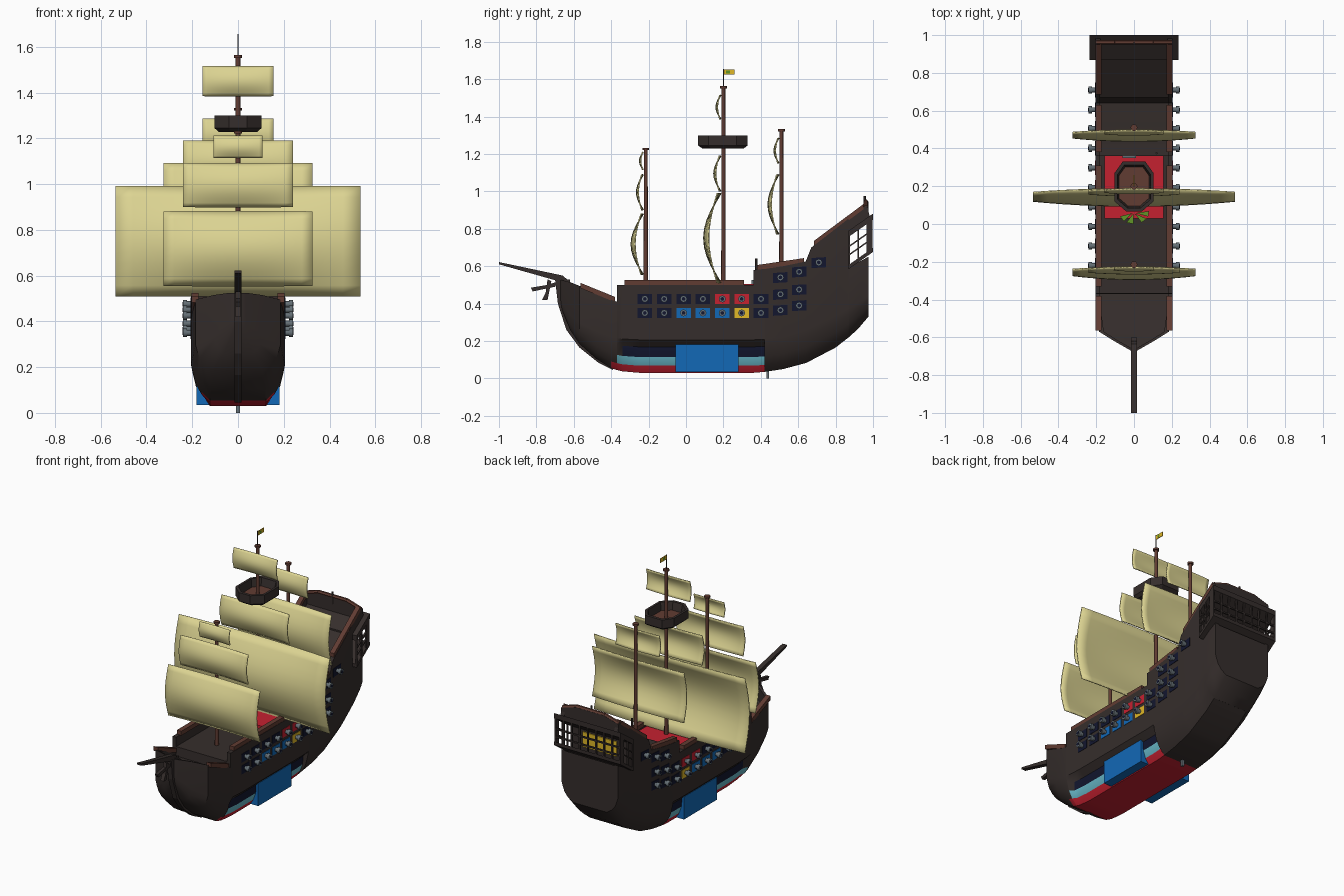
import bpy, bmesh, math
from mathutils import Vector

if "Cube" in bpy.data.objects:
    bpy.data.objects.remove(bpy.data.objects["Cube"])

def mat(name, r, g, b):
    m = bpy.data.materials.new(name)
    m.diffuse_color = (r, g, b, 1)
    m.use_nodes = True
    m.node_tree.nodes["Principled BSDF"].inputs["Base Color"].default_value = m.diffuse_color
    return m

DARK = mat("dark_wood", .036, .027, .025)
WOOD = mat("red_wood", .12, .045, .032)
TAN = mat("sail_tan", .72, .66, .29)
RED = mat("red", .56, .015, .03)
BLUE = mat("blue", .006, .14, .47)
CYAN = mat("light_blue", .14, .48, .58)
NAVY = mat("navy", .006, .008, .028)
GREY = mat("iron_grey", .13, .16, .18)
GOLD = mat("gold", .75, .48, .02)
GREEN = mat("green", .12, .3, .02)

def finish(bm, name, mats, smooth=None):
    bmesh.ops.recalc_face_normals(bm, faces=bm.faces)
    me = bpy.data.meshes.new(name)
    bm.to_mesh(me)
    bm.free()
    ob = bpy.data.objects.new(name, me)
    bpy.context.collection.objects.link(ob)
    for m in mats:
        me.materials.append(m)
    if smooth:
        bpy.ops.object.select_all(action='DESELECT')
        ob.select_set(True)
        bpy.context.view_layer.objects.active = ob
        bpy.ops.object.shade_smooth_by_angle(angle=math.radians(smooth))
    return ob

def loft(bm, rings):
    """Skin closed rings of equal length, cap both ends; returns (face, ring, segment)."""
    vs = [[bm.verts.new(p) for p in r] for r in rings]
    n, out = len(rings[0]), []
    for i in range(len(vs) - 1):
        for j in range(n):
            k = (j + 1) % n
            out.append((bm.faces.new((vs[i][j], vs[i][k], vs[i + 1][k], vs[i + 1][j])), i, j))
    bm.faces.new(vs[0])
    bm.faces.new(vs[-1])
    return out

def prism(name, pts, x0, x1, m, both=False):
    """Side (y, z) outline extruded along x, optionally mirrored."""
    bm = bmesh.new()
    for s in ((1, -1) if both else (1,)):
        loft(bm, [[(s * x, y, z) for y, z in pts] for x in (x0, x1)])
    return finish(bm, name, [m])

def box(name, x0, x1, y0, y1, z0, z1, m, both=False):
    return prism(name, [(y0, z0), (y1, z0), (y1, z1), (y0, z1)], x0, x1, m, both)

def rod(name, p, q, r, m, sides=12, r2=None):
    p, q = Vector(p), Vector(q)
    rot = (q - p).to_track_quat('Z', 'Y')
    circle = [Vector((math.cos(a), math.sin(a), 0)) for a in
              (2 * math.pi * i / sides for i in range(sides))]
    bm = bmesh.new()
    loft(bm, [[c + rot @ (v * s) for v in circle] for c, s in ((p, r), (q, r2 or r))])
    return finish(bm, name, [m], 50)

# Hull: stations of y, half width, keel z, rim z, deck z, recessed lower boat
stations = [
    (-.675, .008, .42, .525, .44, 0), (-.66, .035, .36, .525, .43, 0),
    (-.62, .105, .26, .515, .43, 0), (-.57, .185, .185, .495, .42, 0),
    (-.48, .197, .105, .455, .40, 0), (-.40, .203, .055, .42, .385, 0),
    (-.37, .205, .045, .41, .38, 0), (-.369, .205, .045, .50, .44, 0),
    (-.34, .205, .038, .50, .44, 1), (-.25, .205, .03, .50, .44, 1),
    (.36, .205, .03, .50, .44, 1), (.361, .205, .03, .58, .53, 1),
    (.42, .205, .035, .585, .53, 1), (.421, .205, .035, .585, .53, 0),
    (.52, .205, .05, .60, .54, 0), (.64, .205, .082, .625, .55, 0),
    (.67, .205, .097, .70, .64, 0), (.80, .205, .165, .80, .73, 0),
    (.87, .203, .22, .855, .78, 0), (.8705, .203, .22, .60, .595, 0),
    (.92, .202, .265, .62, .615, 0), (.975, .20, .33, .65, .645, 0)]
rings = []
for y, w, zb, zt, zd, inner in stations:
    H = .45 + .15 * min(1, max(0, (y - .5) / .4)) - zb
    H = max(H, .06)
    f = (.6, .72, .80, .82) if inner else (.6, .78, .9, .965)
    wi = max(w - .025, .2 * w)
    half = [(0, zb), (f[0] * w, zb), (f[1] * w, zb + .09 * H), (f[2] * w, zb + .2 * H),
            (f[3] * w, zb + .33 * H), (w, zb + .42 * H), (w, zt), (wi, zt), (wi, zd), (0, zd)]
    rings.append([(x, y, z) for x, z in half] + [(-x, y, z) for x, z in half[-2:0:-1]])
bm = bmesh.new()
for face, i, j in loft(bm, rings):
    seg = min(j, len(rings[0]) - 1 - j)
    y = (stations[i][0] + stations[i + 1][0]) / 2
    if y < .42 and seg < 4 and y > (-.4, -.4, -.36, -.3)[seg]:
        face.material_index = (1, 1, 2, 3)[seg]
finish(bm, "hull", [DARK, RED, CYAN, NAVY], 35)
box("side_ballast", .10, .182, -.055, .28, .035, .18, BLUE, True)
box("keel_fin", -.008, .008, .43, .445, 0, .06, GREY)

# Stem and bowsprit
prism("stem", [(-.70, .53), (-.685, .40), (-.64, .26), (-.57, .165), (-.47, .085), (-.39, .045),
               (-.39, .07), (-.47, .14), (-.57, .24), (-.62, .36), (-.62, .53)], -.016, .016, DARK)
prism("bowsprit", [(-1, .61), (-1, .622), (-.66, .55), (-.60, .50), (-.66, .47), (-.70, .525)],
      -.015, .015, DARK)
prism("beak_strut", [(-.83, .485), (-.82, .465), (-.70, .49), (-.68, .52), (-.74, .50)], -.01, .01, DARK)
prism("beak_fluke", [(-.77, .42), (-.74, .42), (-.72, .52), (-.74, .53), (-.75, .46)], -.012, .012, DARK)

# Rails along the rims
def rail(name, y0, z0, y1, z1, x0=.172, x1=.203):
    prism(name, [(y0, z0), (y1, z1), (y1, z1 + .028), (y0, z0 + .028)], x0, x1, WOOD, True)
rail("bow_rail", -.565, .483, -.38, .408)
rail("waist_rail", -.33, .497, .31, .497)
rail("quarter_rail", .38, .578, .63, .615)
rail("poop_rail", .685, .708, .95, .905)

# Deck fittings
box("red_hatch", -.155, .155, .03, .365, .44, .505, RED)
box("hatch_chest", -.06, .01, .35, .38, .5, .525, GREY)
rod("lamp_post", (.12, .375, .53), (.12, .375, .64), .006, DARK, 8)
bm = bmesh.new()
for a in (200, 240, 300, 340):
    d, r = math.radians(a), math.radians(a + 28)
    pts = [(.08 * math.cos(t) * s, .06 + .06 * math.sin(t) * s) for t, s in ((d, .1), (d, 1), (r, 1))]
    loft(bm, [[(x, y, z) for x, y in pts] for z in (.506, .514)])
finish(bm, "leaves", [GREEN])

# Gun ports and cannons
guns = [(-.22 + .1035 * i, z) for i in range(7) for z in (.35, .425)]
guns += [(.505, .54), (.505, .45), (.505, .365), (.605, .57), (.605, .475), (.605, .39), (.71, .62)]
accent = {4: BLUE, 6: BLUE, 8: BLUE, 10: GOLD, 9: RED, 11: RED}
for i, (y, z) in enumerate(guns):
    s = .06 if y > .45 else 0
    prism("gun_port", [(y - .039, z - .028 - s * .04), (y + .039, z - .028 + s * .04),
                       (y + .039, z + .026 + s * .04), (y - .039, z + .026 - s * .04)],
          .203, .2075, accent.get(i, NAVY), True)
    for sx in (1, -1):
        rod("cannon", (sx * .2, y, z), (sx * .225, y, z), .013, GREY, 8)
        rod("cannon_muzzle", (sx * .222, y, z), (sx * .241, y, z), .019, GREY, 8)
        rod("cannon_bore", (sx * .24, y, z), (sx * .2425, y, z), .010, NAVY, 8)

# Stern gallery: open lattice windows under the poop overhang
def sheared(name, y0, y1, z0, z1, x0, x1, m=DARK, both=False):
    h = lambda y: .7 * (y - .87)
    prism(name, [(y0, z0 + h(y0)), (y1, z0 + h(y1)), (y1, z1 + h(y1)), (y0, z1 + h(y0))], x0, x1, m, both)
sheared("gallery_floor", .868, 1.0, .585, .607, -.235, .235)
sheared("gallery_roof", .868, 1.0, .757, .79, -.235, .235)
for y in (.868, .916, .965):
    sheared("side_mullion", y, y + (.03 if y > .95 else .009), .6, .77, .225, .235, DARK, True)
for z in (.655, .70):
    sheared("side_bar", .87, .99, z, z + .009, .225, .235, DARK, True)
for i in range(9):
    x = -.23 + i * .0575
    box("rear_mullion", x - .005, x + .005, .988, .998, .68, .86, DARK)
for z in (.725, .775):
    box("rear_bar", -.235, .235, .988, .998, z, z + .009, DARK)
box("gold_panel", -.12, .12, .871, .878, .65, .745, GOLD)
prism("poop_bulwark", [(.868, .78), (.985, .86), (.965, .925), (.868, .855)], .178, .203, DARK, True)
bm = bmesh.new()
arch = [(-.203, .85), (.203, .85), (.203, .915), (.1, .945), (-.1, .945), (-.203, .915)]
loft(bm, [[(x, y, z) for x, z in arch] for y in (.955, .975)])
finish(bm, "taffrail", [DARK])
for x0, z0, x1, z1 in ((-.2, .915, -.1, .945), (-.1, .945, .1, .945), (.1, .945, .2, .915)):
    rod("taffrail_cap", (x0, .962, z0), (x1, .962, z1), .012, WOOD, 6)
rod("stern_post", (0, .956, .9), (0, .956, .975), .006, DARK, 8)

# Masts
for name, y, z0, z1 in (("fore_mast", -.215, .42, 1.225), ("main_mast", .2, .42, 1.555),
                        ("mizzen_mast", .51, .5, 1.325)):
    rod(name, (0, y, z0), (0, y, z1), .012, WOOD, 12, .010)
    rod(name + "_cap", (0, y, z1 - .004), (0, y, z1 + .008), .018, WOOD, 12)
rod("flag_pole", (0, .2, 1.55), (0, .2, 1.655), .003, DARK, 8)
box("flag", -.002, .002, .2, .26, 1.625, 1.652, GOLD)
box("flag_mark", -.003, .003, .215, .235, 1.631, 1.646, GREEN)

# Crow's nest
plan = [(.06, .13), (.103, .07), (.103, -.08), (.04, -.135), (-.04, -.135), (-.103, -.08),
        (-.103, .07), (-.06, .13)]
bm = bmesh.new()
cuts = [(.82, 1.228), (1, 1.245), (1, 1.3), (.86, 1.3), (.78, 1.25)]
loft(bm, [[(x * s, .2 + y * s, z) for x, y in plan] for s, z in cuts])
bm.faces.ensure_lookup_table()
for f in bm.faces:
    c = f.calc_center_median()
    f.material_index = int(len(f.verts) == 8 and c.z > 1.24)
finish(bm, "crows_nest", [DARK, WOOD])

# Billowing sails: mast y, bottom z, top z, half width, billow depth
sails = [(-.215, .555, .88, .325, .065), (-.215, .90, 1.09, .24, .036), (-.215, 1.115, 1.21, .107, .02),
         (.2, .51, .99, .535, .092), (.2, 1.0, 1.19, .24, .038), (.2, 1.385, 1.515, .155, .026),
         (.51, .77, 1.09, .325, .058), (.51, 1.15, 1.285, .155, .026)]
NU, NV = 14, 10
for ym, z0, z1, half, depth in sails:
    bm = bmesh.new()
    grid = []
    for i in range(NU + 1):
        u = 2 * i / NU - 1
        col = []
        for j in range(NV + 1):
            v = j / NV
            y = ym - .013 - .037 * half * u * u - depth * math.sin(math.pi * v) * (1 - .5 * u * u)
            col.append(bm.verts.new((u * half, y, z0 + (z1 - z0) * v)))
        grid.append(col)
    for i in range(NU):
        for j in range(NV):
            bm.faces.new((grid[i][j], grid[i + 1][j], grid[i + 1][j + 1], grid[i][j + 1]))
    ob = finish(bm, "sail", [TAN], 40)
    mod = ob.modifiers.new("thickness", 'SOLIDIFY')
    mod.thickness = .007
    mod.offset = 0
